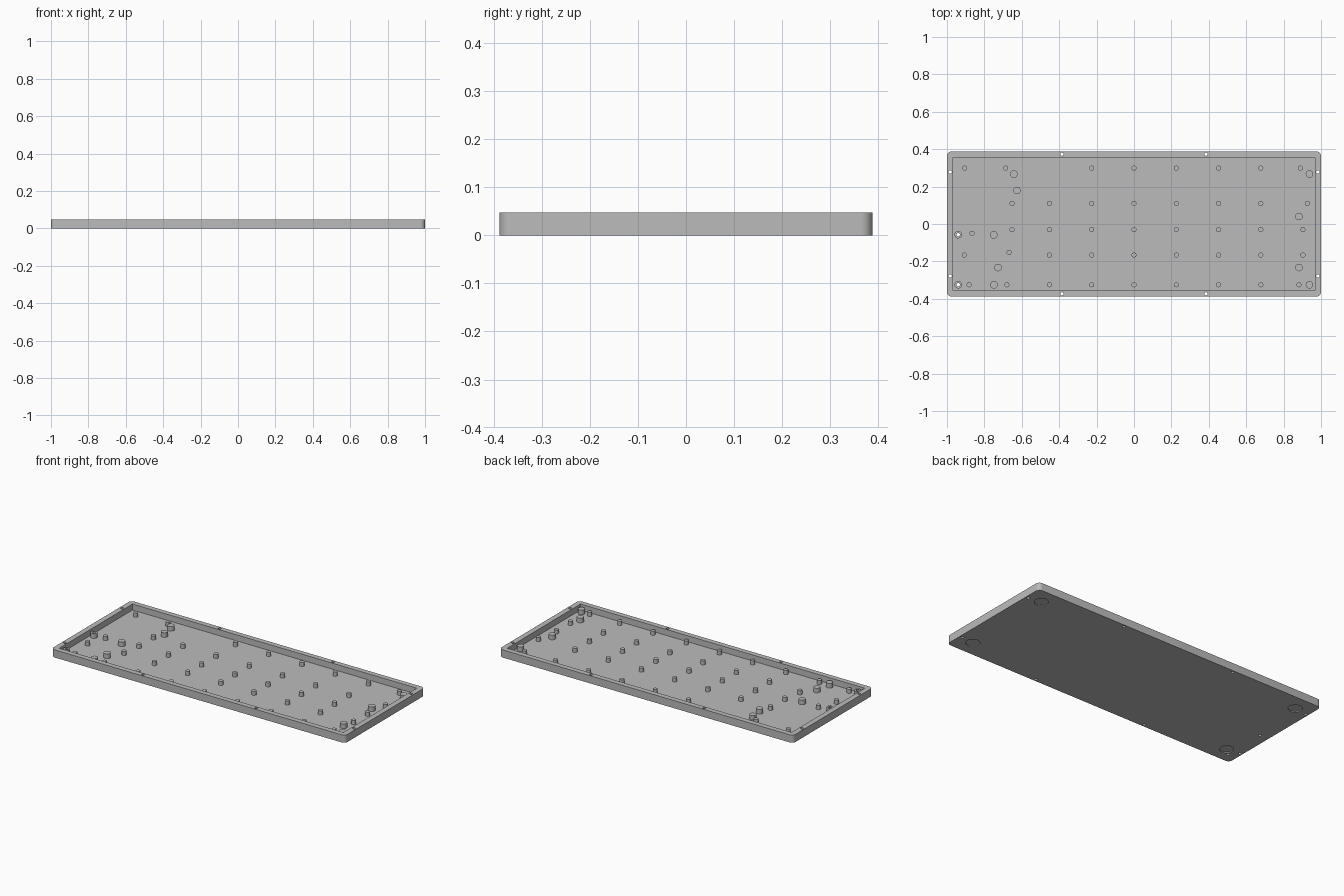
import bpy, bmesh, math
from mathutils import Matrix

if "Cube" in bpy.data.objects:
    bpy.data.objects.remove(bpy.data.objects["Cube"])

H, FLOOR = 0.047, 0.010          # case height, floor height
PEG_TOP, POST_TOP = 0.035, 0.038

grey = bpy.data.materials.new("mid grey")
grey.diffuse_color = (0.5, 0.5, 0.5, 1)
grey.use_nodes = True
grey.node_tree.nodes["Principled BSDF"].inputs["Base Color"].default_value = grey.diffuse_color


def make_object(name, bm):
    bmesh.ops.recalc_face_normals(bm, faces=bm.faces)
    mesh = bpy.data.meshes.new(name)
    bm.to_mesh(mesh)
    bm.free()
    mesh.materials.append(grey)
    ob = bpy.data.objects.new(name, mesh)
    bpy.context.collection.objects.link(ob)
    return ob


def slab(name, hx, hy, z0, z1, r=0.0):
    """Rectangular block, optionally with rounded vertical corners."""
    pts = []
    for k, (sx, sy) in enumerate([(1, 1), (-1, 1), (-1, -1), (1, -1)]):
        for i in range(9 if r else 1):
            a = math.pi / 2 * (k + i / 8)
            pts.append((sx * (hx - r) + r * math.cos(a),
                        sy * (hy - r) + r * math.sin(a), z0))
    bm = bmesh.new()
    face = bm.faces.new([bm.verts.new(p) for p in pts])
    top = bmesh.ops.extrude_face_region(bm, geom=[face])["geom"]
    bmesh.ops.translate(bm, vec=(0, 0, z1 - z0),
                        verts=[v for v in top if isinstance(v, bmesh.types.BMVert)])
    return make_object(name, bm)


def cylinders(name, centres, r, z0, z1, seg=24):
    bm = bmesh.new()
    for x, y in centres:
        bmesh.ops.create_cone(bm, cap_ends=True, segments=seg, radius1=r, radius2=r,
                              depth=z1 - z0,
                              matrix=Matrix.Translation((x, y, (z0 + z1) / 2)))
    return make_object(name, bm)


def cut(ob, cutter):
    mod = ob.modifiers.new("cut", "BOOLEAN")
    mod.operation, mod.solver, mod.object = "DIFFERENCE", "EXACT", cutter
    bpy.context.view_layer.objects.active = ob
    bpy.ops.object.modifier_apply(modifier=mod.name)


# Small support pegs: regular columns plus the staggered ones at each end
cols = [-0.452, -0.226, 0, 0.226, 0.452, 0.678]
rows = {
    0.299: cols[1:] + [-0.905, -0.686, 0.89],
    0.110: cols + [-0.652, 0.927],
    -0.030: cols + [-0.652, 0.903],
    -0.166: cols + [-0.907, 0.903],
    -0.325: cols + [-0.882, -0.68, 0.882],
}
peg_spots = [(x, y) for y, xs in rows.items() for x in xs]
peg_spots += [(-0.866, -0.05), (-0.668, -0.152)]

# Large posts, the first two are drilled through
drilled = [(-0.94, -0.057), (-0.94, -0.325)]
post_spots = [(-0.642, 0.267), (-0.626, 0.179), (0.938, 0.267), (0.882, 0.04),
              (-0.75, -0.058), (-0.727, -0.233), (-0.749, -0.325),
              (0.882, -0.233), (0.938, -0.325)]

# Screw holes in the rim
rim_holes = [(sx * x, sy * y) for sx in (1, -1) for sy in (1, -1)
             for x, y in [(0.385, 0.373), (0.983, 0.278)]]
foot_spots = [(sx * 0.9, sy * 0.29) for sx in (1, -1) for sy in (1, -1)]

# Tray with its cavity, holes and foot recesses
tray = slab("tray", 1.0, 0.388, 0, H, 0.025)
cavity = slab("cavity_cutter", 0.967, 0.356, FLOOR, H + 0.02)
holes = cylinders("hole_cutter", rim_holes + drilled, 0.009, -0.02, H + 0.02, 16)
feet = cylinders("foot_recess_cutter", foot_spots, 0.039, -0.02, 0.005, 40)
for cutter in (cavity, holes, feet):
    cut(tray, cutter)

pegs = cylinders("support_pegs", peg_spots, 0.0135, FLOOR - 0.003, PEG_TOP)
posts = cylinders("large_posts", post_spots, 0.02, FLOOR - 0.003, POST_TOP, 32)
drilled_posts = cylinders("drilled_posts", drilled, 0.02, FLOOR - 0.003, POST_TOP, 32)
cut(drilled_posts, holes)

for cutter in (cavity, holes, feet):
    bpy.data.objects.remove(cutter)

# Smooth the round walls, keep the edges crisp
bpy.ops.object.select_all(action="DESELECT")
for ob in (tray, pegs, posts, drilled_posts):
    ob.select_set(True)
bpy.context.view_layer.objects.active = tray
bpy.ops.object.shade_smooth_by_angle(angle=math.radians(35))
